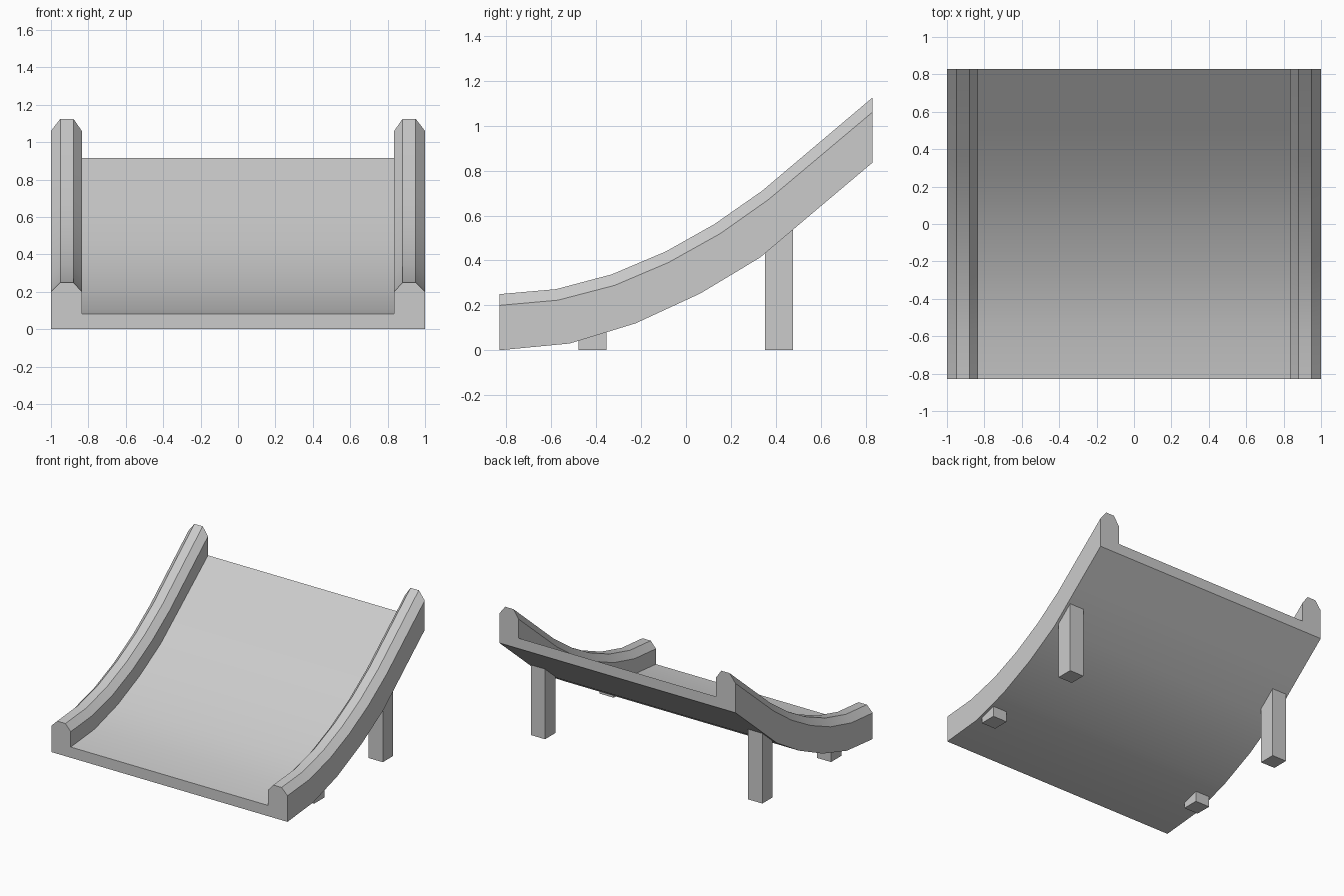
import bpy, bmesh, math
from mathutils import Vector

old = bpy.data.objects.get("Cube")
if old:
    bpy.data.objects.remove(old, do_unlink=True)

grey = bpy.data.materials.new("light_grey")
grey.use_nodes = True
colour = (0.6, 0.6, 0.6, 1)
grey.diffuse_color = colour
grey.node_tree.nodes["Principled BSDF"].inputs["Base Color"].default_value = colour


def finish(name, bm):
    bmesh.ops.recalc_face_normals(bm, faces=bm.faces)
    mesh = bpy.data.meshes.new(name)
    bm.to_mesh(mesh)
    bm.free()
    mesh.materials.append(grey)
    obj = bpy.data.objects.new(name, mesh)
    bpy.context.collection.objects.link(obj)
    return obj


# Curved side profiles (y, z): underside, rail shoulder, rail top
underside = [(-.83, 0), (-.518, .03), (-.224, .12), (.064, .253), (.33, .413), (.59, .633), (.83, .835)]
shoulder = [(-.83, .2), (-.571, .223), (-.318, .289), (-.078, .391), (.153, .52), (.367, .671), (.83, 1.06)]
crest = [(-.83, .25), (-.58, .272), (-.331, .338), (-.09, .44), (.127, .562), (.34, .711), (.83, 1.125)]
deck = [Vector(u).lerp(s, .41) for u, s in zip(underside, shoulder)]
deck[-1] = Vector((.83, .915))

# Half of the cross-section, from the outer bottom edge to the inner deck edge
half = [(1, underside), (1, shoulder), (.95, crest), (.88, crest), (.835, shoulder), (.835, deck)]
section = half + [(-x, p) for x, p in reversed(half)]

# Ramp: chute deck and both side rails swept as one body
bm = bmesh.new()
rows = [[bm.verts.new((x, *p[i])) for x, p in section] for i in range(len(underside))]
n = len(section)
for a, b in zip(rows, rows[1:]):
    for j in range(n):
        k = (j + 1) % n
        bm.faces.new((a[j], a[k], b[k], b[j]))
# End caps: one quad-like rail face per side plus the deck strip
for row in (rows[0], rows[-1]):
    bm.faces.new(row)
ramp = finish("ramp", bm)
bpy.ops.object.select_all(action="DESELECT")
ramp.select_set(True)
bpy.context.view_layer.objects.active = ramp
bpy.ops.object.shade_smooth_by_angle(angle=math.radians(30))


# Square legs under the rails
def leg(name, x, y, height):
    bm = bmesh.new()
    bmesh.ops.create_cube(bm, size=1)
    for v in bm.verts:
        v.co = (x + v.co.x * .12, y + v.co.y * .125, (v.co.z + .5) * height)
    finish(name, bm)


for side, s in (("left", 1), ("right", -1)):
    leg("front_leg_" + side, s * .92, -.417, .12)
    leg("back_leg_" + side, s * .92, .414, .6)
